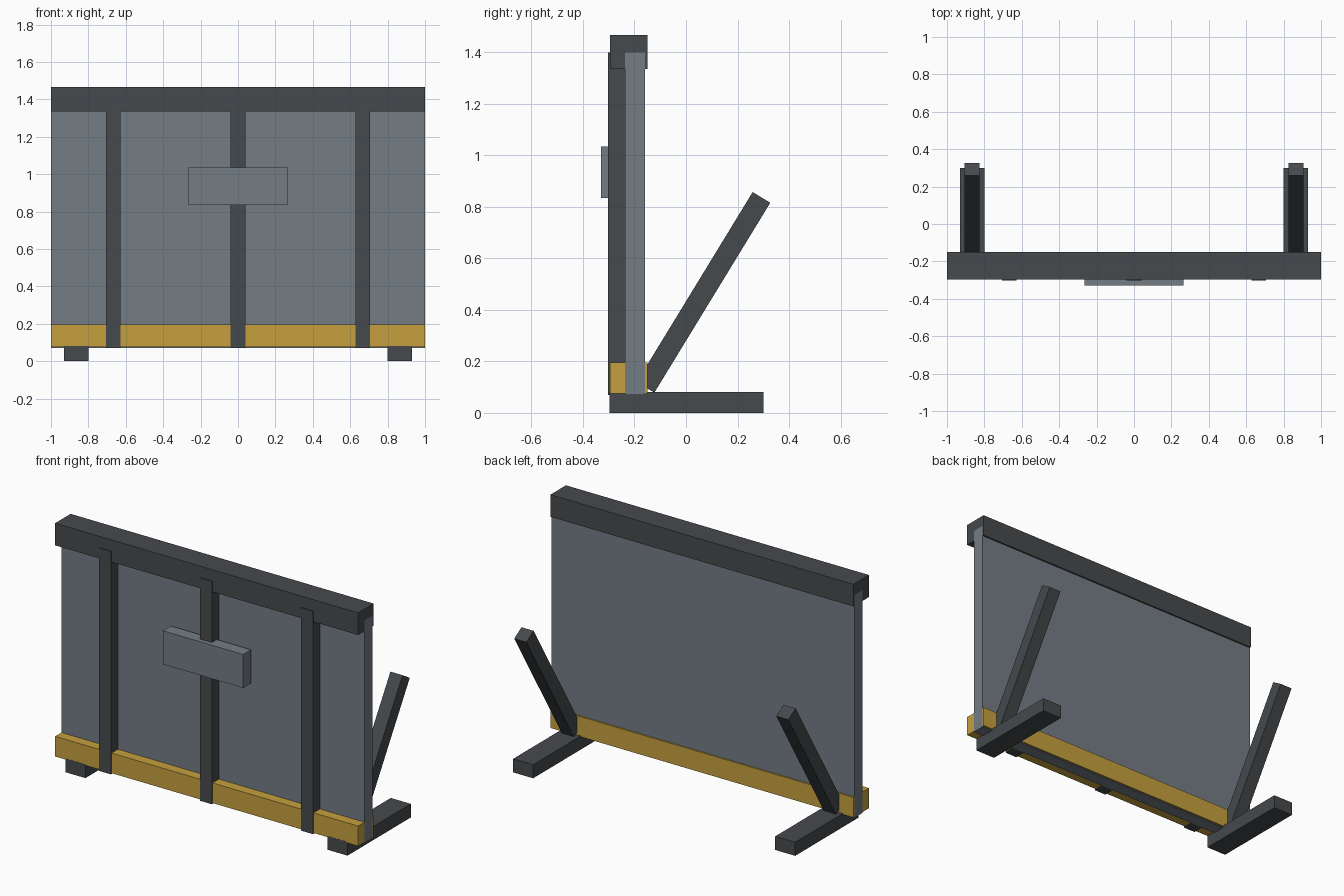
import bpy
import math

cube = bpy.data.objects.get("Cube")
if cube:
    bpy.data.objects.remove(cube, do_unlink=True)


def material(name, rgb):
    mat = bpy.data.materials.new(name)
    mat.use_nodes = True
    color = (*rgb, 1.0)
    mat.diffuse_color = color
    mat.node_tree.nodes["Principled BSDF"].inputs["Base Color"].default_value = color
    return mat


steel = material("dark steel", (0.061, 0.067, 0.074))
sheet = material("grey sheet metal", (0.174, 0.205, 0.235))
yellow = material("warning yellow", (0.558, 0.352, 0.048))


def box(name, x, y, z, mat):
    """Box from (min, max) ranges along each axis."""
    ranges = (x, y, z)
    bpy.ops.mesh.primitive_cube_add(size=1, location=[(a + b) / 2 for a, b in ranges])
    obj = bpy.context.object
    obj.name = name
    obj.scale = [b - a for a, b in ranges]
    obj.data.materials.append(mat)
    return obj


# Barrier sheet and its top and bottom rails
box("barrier_panel", (-1.0005, 1.0005), (-0.236, -0.159), (0.07, 1.4), sheet)
box("top_rail", (-1, 1), (-0.296, -0.15), (1.335, 1.467), steel)
box("bottom_rail", (-1, 1), (-0.296, -0.15), (0.075, 0.195), yellow)

# Vertical front ribs
for side, x in (("right", -0.667), ("middle", 0), ("left", 0.667)):
    box(side + "_rib", (x - 0.039, x + 0.039), (-0.302, -0.235), (0.07, 1.4), steel)

# Blank plate on the middle rib
box("front_plate", (-0.265, 0.265), (-0.33, -0.255), (0.835, 1.035), sheet)

# Ground feet and slanted rear braces
for side, s in (("right", -1), ("left", 1)):
    x = 0.865 * s
    box(side + "_foot", (x - 0.066, x + 0.066), (-0.297, 0.3), (0, 0.081), steel)
    brace = box(side + "_brace", (x - 0.04, x + 0.04), (0.028, 0.108),
                (0.036, 0.9), steel)
    brace.rotation_euler.x = -math.radians(31.4)
